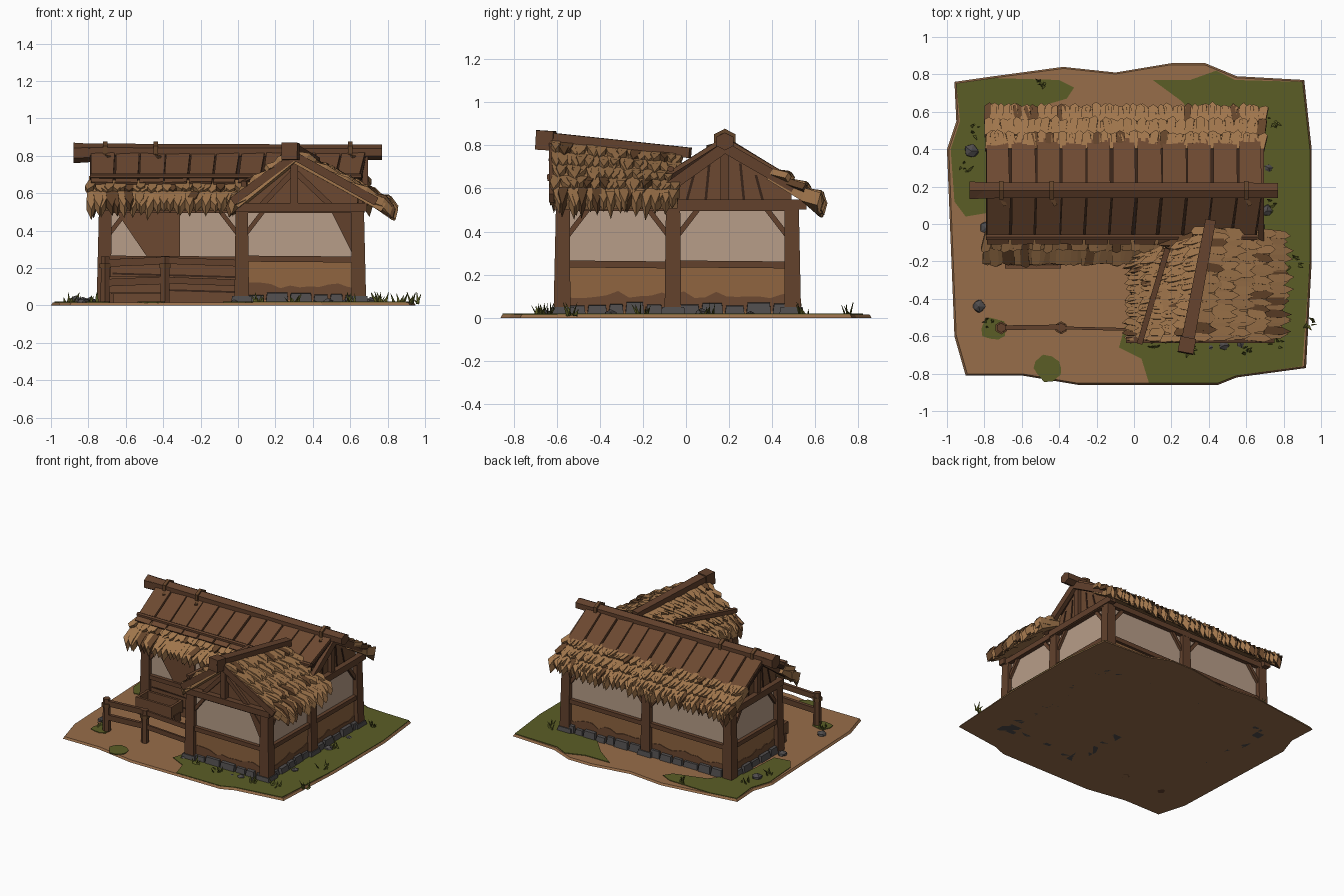
import bpy, bmesh, math, random
from mathutils import Vector as V

random.seed(4)
rnd = random.uniform
if "Cube" in bpy.data.objects:
    bpy.data.objects.remove(bpy.data.objects["Cube"])


def material(name, code):
    m = bpy.data.materials.new(name)
    m.use_nodes = True
    rgb = [(int(code[i:i + 2], 16) / 255) ** 2.2 for i in (0, 2, 4)] + [1]
    m.diffuse_color = rgb
    m.node_tree.nodes["Principled BSDF"].inputs["Base Color"].default_value = rgb
    return m


THATCH = material("thatch", "9f754d")
SHADE = material("shaded_straw", "64462e")
TIMBER = material("timber", "624330")
PLANK = material("plank_brown", "6c4a34")
GAP = material("dark_gap", "3a281e")
PLASTER = material("plaster", "b69c87")
DAUB = material("clay_daub", "8e6542")
DIRT = material("dirt", "966d4b")
GRASS = material("grass", "5b5e2a")
STONE = material("stone", "504d4d")


# ---- helpers ----
def bridge(bm, a, b, slot=0):
    """Closed solid between two matching loops of points."""
    a, b = [bm.verts.new(p) for p in a], [bm.verts.new(p) for p in b]
    n = len(a)
    faces = [bm.faces.new(a), bm.faces.new(b[::-1])]
    faces += [bm.faces.new((a[i], a[(i + 1) % n], b[(i + 1) % n], b[i])) for i in range(n)]
    for f in faces:
        f.material_index = slot


def finish(name, bm, *mats):
    bmesh.ops.recalc_face_normals(bm, faces=bm.faces)
    me = bpy.data.meshes.new(name)
    bm.to_mesh(me)
    bm.free()
    for m in mats:
        me.materials.append(m)
    ob = bpy.data.objects.new(name, me)
    bpy.context.collection.objects.link(ob)
    return ob


def prism(name, pts, off, mat):
    bm = bmesh.new()
    pts = [V(p) for p in pts]
    bridge(bm, pts, [p + V(off) for p in pts])
    return finish(name, bm, mat)


def add_beam(bm, a, b, w, h, taper=1, sides=4):
    a, b = V(a), V(b)
    d = (b - a).normalized()
    side = d.cross(V((0, 1, 0)) if abs(d.z) > .9 else V((0, 0, 1))).normalized()
    up = side.cross(d)
    r = 1 / math.cos(math.pi / sides)
    ring = []
    for i in range(sides):
        t = (i + .5) * math.tau / sides
        ring.append(side * math.cos(t) * w / 2 * r + up * math.sin(t) * h / 2 * r)
    bridge(bm, [a + q for q in ring], [b + q * taper for q in ring])


def beam(name, a, b, w, h, mat=TIMBER, taper=1, sides=4):
    bm = bmesh.new()
    add_beam(bm, a, b, w, h, taper, sides)
    return finish(name, bm, mat)


def slope(r0, r1, e0, e1):
    """Bilinear roof patch and its upward normal."""
    r0, r1, e0, e1 = map(V, (r0, r1, e0, e1))
    n = (r1 - r0).cross(e0 - r0).normalized()
    if n.z < 0:
        n.negate()
    return (lambda u, v: r0.lerp(r1, u).lerp(e0.lerp(e1, u), v)), n, (r1 - r0).length


def thatch(name, corners, rows, drop=.03):
    at, n, length = slope(*corners)
    bm = bmesh.new()
    bridge(bm, [at(0, 0), at(1, 0), at(1, 1), at(0, 1)],
           [at(u, v) - n * .05 for u, v in ((0, 0), (1, 0), (1, 1), (0, 1))])
    count = int(length / .032)
    for r in range(rows):
        for i in range(count):
            u0, u1 = (i - .2) / count, (i + 1.2) / count
            v0, v1 = r / rows, (r + 1) / rows - rnd(0, .06)
            lean, tip = rnd(-.5, .5) / count, v1 + rnd(.05, .13)
            low = rnd(.022, .04)
            sag = V((0, 0, -drop * rnd(.5, 1.2) if r == rows - 1 else 0))
            top = [at(u0, v0) + n * .008, at(u1, v0) + n * .008,
                   at(u1 + lean, v1) + n * low,
                   at((u0 + u1) / 2 + lean * 1.6, tip) + n * (low - .01) + sag,
                   at(u0 + lean, v1) + n * low]
            bridge(bm, top, [p - n * .03 + sag for p in top], int(random.random() < .1))
    finish(name, bm, THATCH, SHADE)


def boards(name, corners, count):
    at, n, _ = slope(*corners)
    prism(name + "_backing", [at(0, 0), at(1, 0), at(1, 1), at(0, 1)], n * -.03, GAP)
    bm = bmesh.new()
    for i in range(count):
        g0, g1 = (i + rnd(0, .04)) / count, (i + 1 - rnd(0, .07)) / count
        pts = [at(g0, 0), at(g1, 0), at(g1 - rnd(0, .06) / count, 1), at(g0, 1)]
        bridge(bm, pts, [p + n * rnd(.012, .02) for p in pts])
    finish(name, bm, PLANK)


# ---- ground ----
edge = [(-.96, .76), (-.75, .79), (-.38, .84), (-.1, .81), (.2, .86), (.38, .86), (.55, .79), (.91, .77),
        (.95, .4), (.95, -.2), (.92, -.77), (.55, -.82), (.45, -.86), (-.3, -.86), (-.6, -.81),
        (-.9, -.81), (-.96, -.6), (-.98, -.1), (-1, .4), (-.95, .55)]
bm = bmesh.new()
bridge(bm, [(x, y, 0) for x, y in edge], [(x * .99, y * .99, .015) for x, y in edge])
finish("ground", bm, DIRT)


def patch(name, pts):
    prism(name, [(x, y, .012) for x, y in pts], (0, 0, .008), GRASS)


patch("grass_right", [(.1, .77), (.25, .66), (.4, .5), (.4, -.5), (-.05, -.55), (-.08, -.66), (.04, -.72),
                      (.08, -.85), (.45, -.85), (.55, -.81), (.9, -.76), (.94, -.2), (.94, .4),
                      (.9, .76), (.54, .77), (.44, .82), (.3, .77)])
patch("grass_left", [(-.95, .75), (-.75, .78), (-.4, .77), (-.32, .73), (-.36, .67), (-.6, .6),
                     (-.76, .4), (-.78, .06), (-.9, .04), (-.96, .12), (-.98, .4), (-.93, .55)])
for cx, cy, r in ((-.46, -.77, .08), (-.75, -.56, .07)):
    patch("grass_spot", [(cx + r * rnd(.8, 1.1) * math.cos(i * .63), cy + r * rnd(.7, 1) * math.sin(i * .63))
                         for i in range(10)])


# ---- walls ----
def wall(a, b, stones=True):
    a, b = V((*a, 0)), V((*b, 0))
    d = (b - a).normalized()
    out, length = V((d.y, -d.x, 0)), (b - a).length
    up = lambda t, z, o=0: a + d * t + out * o + V((0, 0, z))

    def panel(name, z0, z1, o, mat):
        prism(name, [up(0, z0, o), up(length, z0, o), up(length, z1, o), up(0, z1, o)], out * -.03, mat)
    panel("lower_wall", .01, .25, .012, DAUB if stones else PLANK)
    panel("plaster_wall", .25, .53, .004, PLASTER)
    beam("mid_rail", up(0, .25, .012), up(length, .245, .012), .04, .032)
    beam("top_plate", up(0, .515, .01), up(length, .515, .01), .05, .04)
    for t, s in ((.02, 1), (length - .02, -1)):
        beam("corner_brace", up(t, .38, .012), up(t + s * .1, .51, .012), .022, .024)
    if not stones:
        for z in (.09, .17):
            beam("wall_board_gap", up(.04, z, .012), up(length, z - .02, .012), .006, .01, GAP)
        return
    # ragged mud stain and footing stones
    n = int(length / .05)
    stain = [up(0, .03, .016), up(length, .03, .016)]
    stain += [up(length * i / n, rnd(.09, .125), .016) for i in range(n, -1, -1)]
    prism("mud_stain", stain, out * -.005, PLANK)
    bm = bmesh.new()
    t = 0
    while t < length - .01:
        e = min(t + rnd(.07, .13), length)
        h, o = rnd(.06, .078), rnd(.04, .052)
        base = [up(t, 0, -.02), up(e - .004, 0, -.02), up(e - .004, 0, o), up(t, 0, o)]
        top = [up(t + .006, h, -.02), up(e - .01, h, -.02), up(e - .012, h - .008, o - .012),
               up(t + .008, h - .008, o - .012)]
        bridge(bm, base, top)
        t = e
    finish("footing_stones", bm, STONE)


L, M, R = -.71, .02, .64
F, C, B = -.57, -.06, .49
wall((L, C), (M, C), False)
for a, b in (((M, C), (M, F)), ((M, F), (R, F)), ((R, F), (R, C)), ((R, C), (R, B)),
             ((R, B), (-.03, B)), ((-.03, B), (L, B)), ((L, B), (L, C))):
    wall(a, b)
for x, y in ((L, C), (M, C), (M, F), (R, F), (R, C), (R, B), (-.03, B), (L, B)):
    beam("post", (x * 1.01, y * 1.01, .01), (x, y, .54), .078, .078, TIMBER, .84)
    if x != L and (x, y) != (M, C):
        beam("post_stone", (x, y, 0), (x, y, .05), .12, .12, STONE, .85)
prism("slanted_screen", [(-.65, C - .008, .5), (-.31, C - .008, .5), (-.31, C - .008, .25), (-.48, C - .008, .25)],
      (0, -.008, 0), PLANK)
prism("big_brace", [(.5, F - .006, .5), (.61, F - .006, .5), (.61, F - .006, .28)], (0, -.01, 0), TIMBER)

# ---- gables ----
for x, s in ((R, 1), (L, -1)):
    prism("main_gable", [(x, C, .5), (x, B, .5), (x, B, .6), (x, .18, .8), (x, C, .61)], (-s * .03, 0, 0), PLANK)
    for y in (0, .09, .27, .36):
        beam("gable_gap", (x, y, .53), (x, .18 + (y - .18) * .8, .77 - abs(y - .18) * .6), .008, .012, GAP)
    beam("king_post", (x + s * .01, .18, .51), (x + s * .01, .18, .8), .04, .04)
    beam("tie_beam", (x + s * .015, -.1, .525), (x + s * .015, .56, .525), .05, .045)
    for y, z in ((-.15, .555), (.58, .56)):
        beam("barge_board", (x + s * .04, .18, .79), (x + s * .04, y, z), .03, .05)
prism("wing_gable", [(M, F, .5), (R, F, .5), (R, F, .61), (.3, F, .8), (M, F, .58)], (0, .03, 0), PLANK)
beam("wing_tie_beam", (-.03, F - .02, .525), (.69, F - .02, .525), .05, .045)
beam("wing_king_post", (.3, F - .02, .52), (.3, F - .02, .8), .04, .04)
for x in (.12, .5):
    beam("wing_strut", (.3, F - .01, .72), (x, F - .01, .53), .025, .03)
for x, z in ((-.03, .555), (.74, .555)):
    beam("wing_barge_board", (.3, F - .05, .8), (x, F - .05, z), .03, .045)

# ---- main roof ----
x0, x1 = -.79, .69
boards("front_roof_boards", ((x0, .18, .82), (x1, .18, .82), (x0, -.1, .645), (x1 - .04, -.1, .645)), 11)
boards("back_roof_boards", ((x0, .18, .82), (x1, .18, .82), (x0, .45, .655), (x1, .45, .655)), 11)
thatch("front_thatch", ((x0, -.05, .665), (x1 - .05, -.05, .665), (x0 - .02, -.2, .545), (x1 - .05, -.2, .545)), 2)
thatch("back_thatch", ((x0, .4, .685), (x1, .4, .685), (x0 - .01, .62, .55), (x1 + .01, .62, .55)), 3)
beam("eave_pole", (x0, -.07, .69), (.66, -.07, .69), .03, .025, TIMBER, 1, 6)
beam("main_ridge_log", (-.88, .18, .822), (.77, .18, .818), .085, .075, TIMBER, .95, 6)
beam("ridge_left_end", (-.88, .18, .815), (-.79, .18, .815), .095, .095, TIMBER, .9, 6)
for x in (-.71, -.44, .6):
    beam("ridge_tie", (x - .012, .18, .825), (x + .012, .18, .825), .1, .09, SHADE, 1, 6)
    beam("tie_knot", (x, .14, .8), (x + .02, .1, .79), .02, .02, SHADE)

# ---- wing roof ----
top0, top1 = (.29, -.62, .82), (.4, -.02, .755)
thatch("wing_left_thatch", (top0, top1, (-.03, -.62, .56), (0, -.17, .57)), 5)
thatch("wing_right_thatch", (top0, top1, (.79, -.61, .545), (.81, -.04, .55)), 5)
beam("wing_ridge_log", (.275, -.69, .835), (.41, .02, .765), .07, .06, TIMBER, .8)
beam("wing_log_end", (.275, -.69, .825), (.29, -.61, .82), .085, .09)
beam("thatch_pole", (.03, -.64, .65), (.18, -.13, .715), .03, .03)

# ---- yard fence ----
for x in (-.71, -.39):
    beam("fence_post", (x, -.555, 0), (x, -.555, .26), .05, .05, TIMBER, .9, 6)
    beam("fence_post_band", (x, -.555, .2), (x, -.555, .225), .06, .06, SHADE, 1, 6)
for z in (.225, .12):
    beam("fence_rail_left", (-.73, -.555, z), (-.37, -.55, z + .015), .025, .04)
    beam("fence_rail_right", (-.4, -.555, z + .015), (.02, -.565, z), .015, .035)

# ---- feeding trough ----
beam("trough_floor", (-.68, -.17, .07), (-.4, -.17, .07), .1, .02, PLANK)
for y in (-.23, -.11):
    beam("trough_side", (-.69, y, .11), (-.39, y, .11), .018, .09, PLANK)
for x in (-.68, -.4):
    beam("trough_end", (x, -.23, .11), (x, -.11, .11), .018, .09, PLANK)
    beam("trough_leg", (x, -.17, 0), (x, -.17, .08), .03, .08)

# ---- loose rocks and grass blades ----
bm = bmesh.new()
for x, y, r in ((-.87, .39, .04), (-.83, -.44, .035), (.48, -.65, .03), (.57, -.64, .025), (.41, -.66, .02),
                (.71, .07, .035), (-.79, -.02, .035), (.72, -.35, .03), (-.02, -.62, .025), (.72, .3, .025)):
    rock = bmesh.ops.create_icosphere(bm, subdivisions=1, radius=r)["verts"]
    for v in rock:
        v.co = V((v.co.x * rnd(.8, 1.2) + x, v.co.y * rnd(.8, 1.2) + y, max(v.co.z * .8 + r * .5, 0)))
finish("rocks", bm, STONE)
bm = bmesh.new()
for x, y in ((.94, -.53), (.86, -.2), (.76, -.64), (.3, -.67), (.1, -.64), (-.77, -.53), (-.85, .5),
             (.75, .55), (.74, .1), (-.5, .74), (-.9, .3), (.6, -.68)):
    for i in range(6):
        p = V((x + rnd(-.025, .025), y + rnd(-.025, .025), .01))
        add_beam(bm, p, p + V((rnd(-.03, .03), rnd(-.03, .03), rnd(.03, .065))), .012, .006, .1, 3)
finish("grass_tufts", bm, GRASS)
